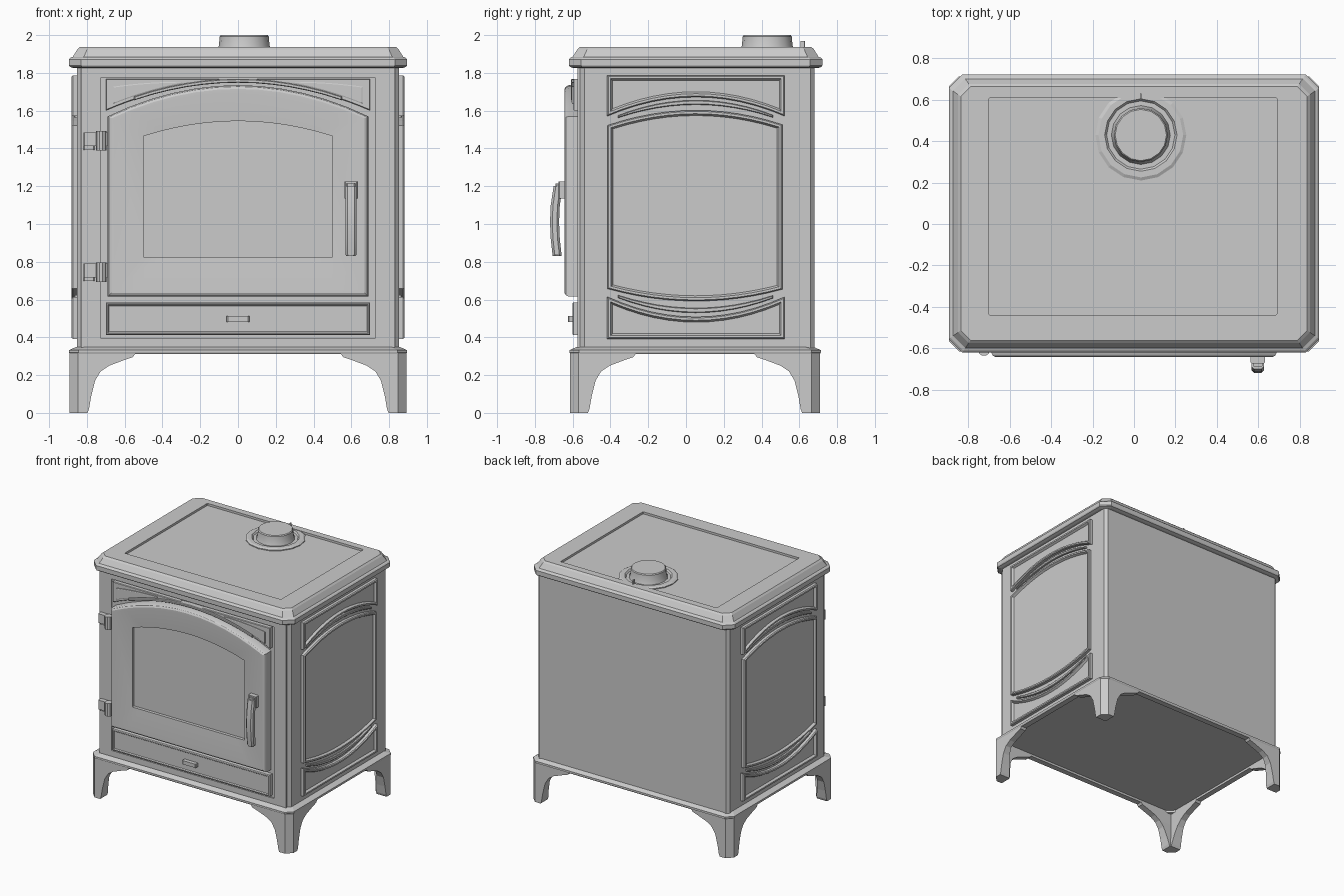
import bpy, bmesh, math

if "Cube" in bpy.data.objects:
    bpy.data.objects.remove(bpy.data.objects["Cube"])


def loft(name, rings, smooth=False):
    """Skin a list of equal-length point rings and cap both ends."""
    bm = bmesh.new()
    vs = [[bm.verts.new(p) for p in r] for r in rings]
    n = len(rings[0])
    for a, b in zip(vs, vs[1:]):
        for i in range(n):
            j = (i + 1) % n
            bm.faces.new((a[i], a[j], b[j], b[i]))
    bm.faces.new(vs[0][::-1])
    bm.faces.new(vs[-1])
    bmesh.ops.recalc_face_normals(bm, faces=bm.faces)
    me = bpy.data.meshes.new(name)
    bm.to_mesh(me)
    bm.free()
    ob = bpy.data.objects.new(name, me)
    bpy.context.collection.objects.link(ob)
    if smooth:
        bpy.ops.object.select_all(action='DESELECT')
        ob.select_set(True)
        bpy.context.view_layer.objects.active = ob
        bpy.ops.object.shade_smooth_by_angle(angle=math.radians(30))
    return ob


def cut_rect(x0, x1, y0, y1, c, z):
    """Rectangle with clipped corners at height z."""
    return [(x0 + c, y0, z), (x1 - c, y0, z), (x1, y0 + c, z), (x1, y1 - c, z),
            (x1 - c, y1, z), (x0 + c, y1, z), (x0, y1 - c, z), (x0, y0 + c, z)]


def box(name, x0, x1, y0, y1, z0, z1, c=0.006):
    return loft(name, [cut_rect(x0, x1, y0, y1, c, z) for z in (z0, z1)])


def disc_ring(r, z, cx=0.033, cy=0.43, n=16):
    return [(cx + r * math.cos(2 * math.pi * i / n),
             cy + r * math.sin(2 * math.pi * i / n), z) for i in range(n)]


def arc(end, mid, c, w):
    """Shallow arch: height 'mid' at c, 'end' at c +- w."""
    return lambda u: mid + (end - mid) * ((u - c) / w) ** 2


def flat(v):
    return lambda u: v


def outline(u0, u1, lo, hi, d=0.0, n=12):
    us = [u0 + d + (u1 - u0 - 2 * d) * i / n for i in range(n + 1)]
    return [(u, lo(u) + d) for u in us] + [(u, hi(u) - d) for u in reversed(us)]


FRONT_Y, SIDE_X = -0.56, 0.852


def on_front(u, v, h):
    return (u, FRONT_Y - h, v)


def on_right(u, v, h):
    return (SIDE_X + h, u, v)


def on_left(u, v, h):
    return (-SIDE_X - h, u, v)


def panel(name, u0, u1, lo, hi, levels, place):
    """Raised panel; levels are (inset, height) steps."""
    return loft(name, [[place(u, v, h) for u, v in outline(u0, u1, lo, hi, d)]
                       for d, h in levels])


# Firebox body
loft("stove_body", [cut_rect(-SIDE_X, SIDE_X, FRONT_Y, 0.68, 0.022, z) for z in (0.33, 1.84)])

# Front frame with shallow recess
frame_out = outline(-0.83, 0.83, flat(0.34), flat(1.83))
frame_in = outline(-0.725, 0.725, flat(0.395), flat(1.775))
loft("front_frame", [[on_front(u, v, h) for u, v in o] for o, h in
                     ((frame_out, -0.005), (frame_out, 0.015), (frame_in, 0.015), (frame_in, 0.003))])

# Top slab with moulded edge and recessed hotplate
slab = []
for d, z in ((0.025, 1.825), (0.005, 1.832), (0, 1.84), (0, 1.872), (0.008, 1.88),
             (0.02, 1.885), (0.045, 1.925), (0.058, 1.937)):
    slab.append(cut_rect(-0.895 + d, 0.895 - d, -0.62 + d, 0.722 - d, 0.065 - d * 0.3, z))
for z in (1.937, 1.92):
    slab.append(cut_rect(-0.70, 0.69, -0.44, 0.61, 0.004, z))
loft("top_slab", slab)

# Flue boss, collar and pin
loft("flue_boss", [disc_ring(r, z) for r, z in
                   ((0.22, 1.915), (0.22, 1.927), (0.205, 1.934), (0.175, 1.934), (0.165, 1.922))])
loft("flue_collar", [disc_ring(r, z) for r, z in
                     ((0.145, 1.915), (0.134, 1.945), (0.13, 1.993), (0.124, 2.0))], True)
box("flue_pin", 0.028, 0.038, 0.605, 0.63, 1.92, 1.97, 0.002)

# Base flange and floor plate
loft("base_flange", [cut_rect(-0.895 + d, 0.895 - d, -0.617 + d, 0.714 - d, 0.05, z) for d, z in
                     ((0.05, 0.33), (0.05, 0.312), (0.005, 0.312), (0, 0.32), (0, 0.332), (0.035, 0.348))])

# Legs: L-shaped brackets that narrow to a solid foot
LEG = [(0.0, 0.095, 0.088), (0.02, 0.103, 0.088), (0.09, 0.115, 0.075), (0.17, 0.135, 0.06),
       (0.22, 0.165, 0.05), (0.25, 0.21, 0.05), (0.28, 0.29, 0.05), (0.295, 0.335, 0.05), (0.316, 0.35, 0.05)]
for sx, xn in ((-1, "left"), (1, "right")):
    for oy, sy, yn in ((-0.614, 1, "front"), (0.71, -1, "back")):
        rings = []
        for z, a, t in LEG:
            sec = [(a, 0), (0.045, 0), (0, 0.045), (0, a), (t, a), (t, t), (a, t)]
            rings.append([(sx * (0.892 - p), oy + sy * q, z) for p, q in sec])
        loft(f"{yn}_{xn}_leg", rings)

# Door: arched frame sloping to a recessed window
door = (-0.69, 0.69, flat(0.615), arc(1.57, 1.735, 0, 0.69))
window = outline(-0.5, 0.5, flat(0.825), arc(1.465, 1.545, 0, 0.5))
door_rings = [[on_front(u, v, h) for u, v in outline(*door, d)] for d, h in
              ((0, 0), (0, 0.06), (0.008, 0.076), (0.02, 0.083), (0.035, 0.083))]
door_rings += [[on_front(u, v, h) for u, v in window] for h in (0.07, 0.045)]
loft("door_frame", door_rings, True)
panel("window_glass", -0.497, 0.497, flat(0.828), arc(1.462, 1.542, 0, 0.5),
      ((0, 0.04), (0, 0.048)), on_front)

# Spandrel panels above the door
RIM = ((0, 0), (0, 0.032), (0.004, 0.036), (0.009, 0.036), (0.012, 0.022))
over_door = arc(1.605, 1.752, 0, 0.69)
panel("left_spandrel", -0.70, -0.10, over_door, flat(1.768), RIM[:4], on_front)
panel("right_spandrel", 0.10, 0.70, over_door, flat(1.768), RIM[:4], on_front)
panel("left_spandrel_field", -0.66, -0.30, lambda u: over_door(u) + 0.018, lambda u: 1.765 - 0.2 * (u + 0.3) ** 2 - 0.012,
      ((0, 0.03), (0, 0.043), (0.005, 0.045)), on_front)
panel("right_spandrel_field", 0.30, 0.66, lambda u: over_door(u) + 0.018, lambda u: 1.765 - 0.2 * (u - 0.3) ** 2 - 0.012,
      ((0, 0.03), (0, 0.043), (0.005, 0.045)), on_front)
panel("door_arch_bead", -0.55, 0.55, lambda u: over_door(u) - 0.004, lambda u: over_door(u) + 0.016,
      ((0, 0), (0, 0.045), (0.004, 0.05)), on_front)

# Ash drawer and its plain pull
panel("ash_drawer", -0.70, 0.70, flat(0.412), flat(0.585),
      ((0, 0), (0, 0.036), (0.006, 0.042), (0.012, 0.042), (0.018, 0.034)), on_front)
box("drawer_pull", -0.06, 0.06, -0.625, -0.58, 0.482, 0.512)

# Hinges
for zc, n in ((1.44, "upper"), (0.745, "lower")):
    box(f"{n}_hinge_arm", -0.818, -0.68, -0.612, -0.56, zc - 0.028, zc + 0.045)
    loft(f"{n}_hinge_knuckle", [disc_ring(0.028, z, -0.725, -0.61, 10) for z in (zc - 0.052, zc + 0.052)])
    box(f"{n}_hinge_plate", -0.818, -0.76, -0.59, -0.56, zc - 0.048, zc + 0.045)

# Door handle: bowed grip and mounts
grip = []
for z, y in ((0.83, -0.682), (0.84, -0.683), (0.92, -0.692), (1.01, -0.696), (1.10, -0.692), (1.2, -0.677)):
    w = 0.024 if z < 0.835 else 0.03
    grip.append(cut_rect(0.598 - w, 0.598 + w, y - 0.024, y + 0.024, 0.012, z))
loft("door_handle", grip, True)
box("handle_top_mount", 0.563, 0.633, -0.675, -0.62, 1.135, 1.225)
box("handle_top_cap", 0.575, 0.621, -0.69, -0.66, 1.19, 1.215)

# Side panels: arched top, barrel-shaped centre, arched bottom
C, W = 0.053, 0.46
SIDE = ((0, -0.005), (0, 0.022), (0.006, 0.029), (0.018, 0.029), (0.028, 0.012))
for place, s in ((on_right, "right"), (on_left, "left")):
    panel(f"{s}_upper_panel", -0.417, 0.522, arc(1.575, 1.672, C, W), flat(1.787), SIDE, place)
    panel(f"{s}_centre_panel", -0.415, 0.51, arc(0.655, 0.592, C, W), arc(1.525, 1.602, C, W), SIDE, place)
    panel(f"{s}_lower_panel", -0.417, 0.522, flat(0.392), arc(0.61, 0.508, C, W), SIDE, place)
    # Beads that follow the arches between panels
    panel(f"{s}_upper_bead", -0.36, 0.46, arc(1.545, 1.632, C, W), arc(1.555, 1.655, C, W),
          ((0, -0.005), (0, 0.012), (0.004, 0.016)), place)
    panel(f"{s}_lower_bead", -0.36, 0.46, arc(0.628, 0.53, C, W), arc(0.64, 0.555, C, W),
          ((0, -0.005), (0, 0.012), (0.004, 0.016)), place)
